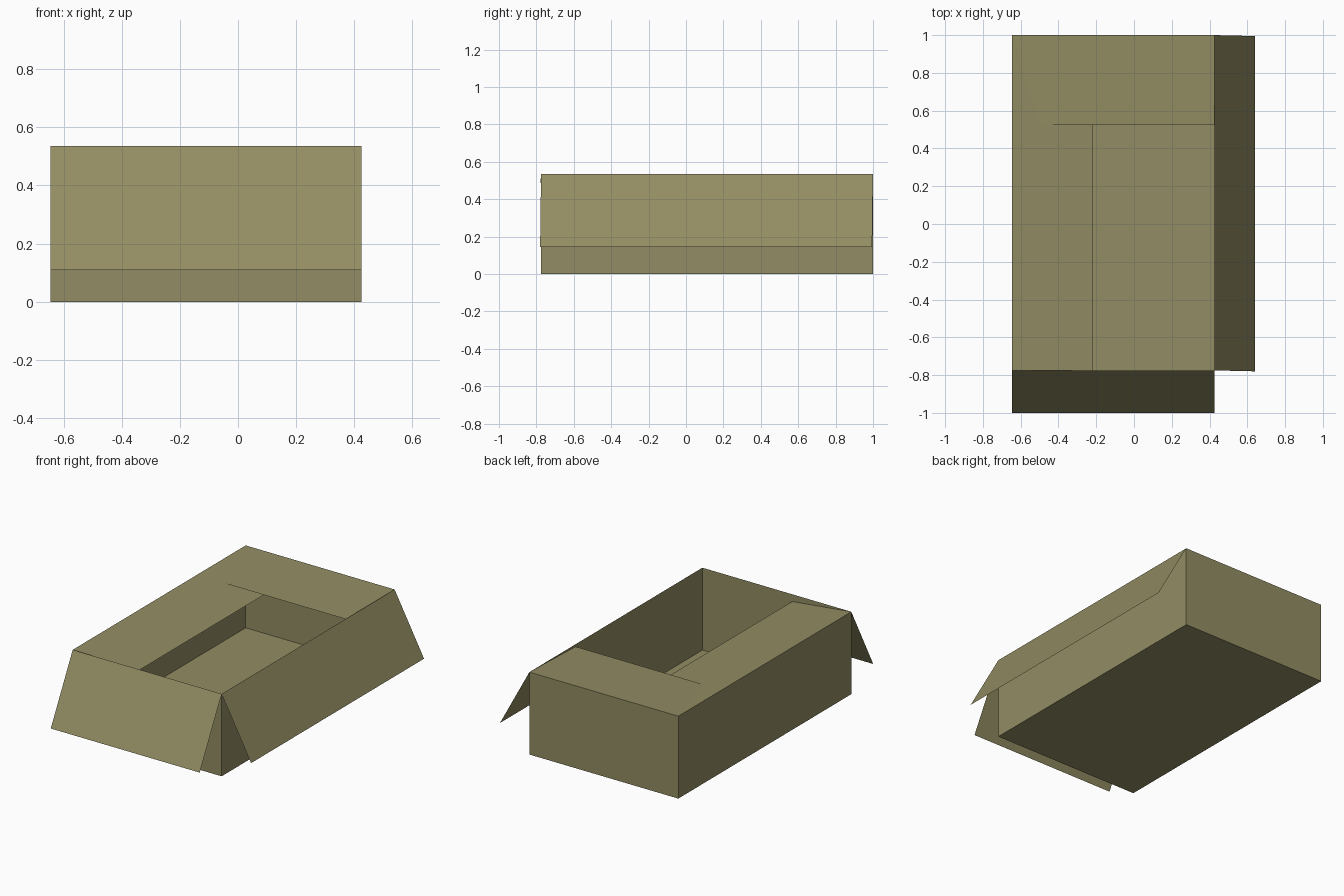
import bpy, bmesh
from mathutils import Vector

if "Cube" in bpy.data.objects:
    bpy.data.objects.remove(bpy.data.objects["Cube"])

# Overall box extents
X0, X1 = -0.645, 0.425
Y0, Y1 = -0.775, 1.0
H = 0.535

card = bpy.data.materials.new("cardboard")
card.diffuse_color = (0.29, 0.265, 0.125, 1)
card.use_nodes = True
card.node_tree.nodes["Principled BSDF"].inputs["Base Color"].default_value = card.diffuse_color


def finish(name, bm):
    me = bpy.data.meshes.new(name)
    bm.to_mesh(me)
    bm.free()
    me.materials.append(card)
    ob = bpy.data.objects.new(name, me)
    bpy.context.collection.objects.link(ob)
    return ob


# Open-topped thin card box: floor outline extruded upward
bm = bmesh.new()
base = bm.faces.new([bm.verts.new(p) for p in
                     ((X0, Y0, 0), (X0, Y1, 0), (X1, Y1, 0), (X1, Y0, 0))])
for e in list(base.edges):
    a, b = e.verts
    pass
top = bmesh.ops.extrude_edge_only(bm, edges=list(base.edges))["geom"]
bmesh.ops.translate(bm, vec=(0, 0, H),
                    verts=[g for g in top if isinstance(g, bmesh.types.BMVert)])
# Point every panel outward from the box middle
mid = Vector(((X0 + X1) / 2, (Y0 + Y1) / 2, H / 2))
bm.normal_update()
for f in bm.faces:
    if f.normal.dot(f.calc_center_median() - mid) < 0:
        f.normal_flip()
finish("box_body", bm)


# Flaps hinged along a rim edge, swung by an offset
def flap(name, a, b, swing):
    a, b, s = Vector((*a, H)), Vector((*b, H)), Vector(swing)
    bm = bmesh.new()
    f = bm.faces.new([bm.verts.new(p) for p in (a, b, b + s, a + s)])
    bm.normal_update()
    if f.normal.z < 0:
        f.normal_flip()
    finish(name, bm)


flap("front_flap", (X0, Y0), (X1, Y0), (0, -0.225, -0.425))
flap("right_flap", (X1, Y0), (X1, Y1), (0.215, -0.005, -0.39))
flap("back_flap", (X0, Y1), (X1, Y1), (0, -0.475, -0.016))
flap("left_flap", (X0, Y0), (X0, Y1), (0.425, -0.003, -0.047))
